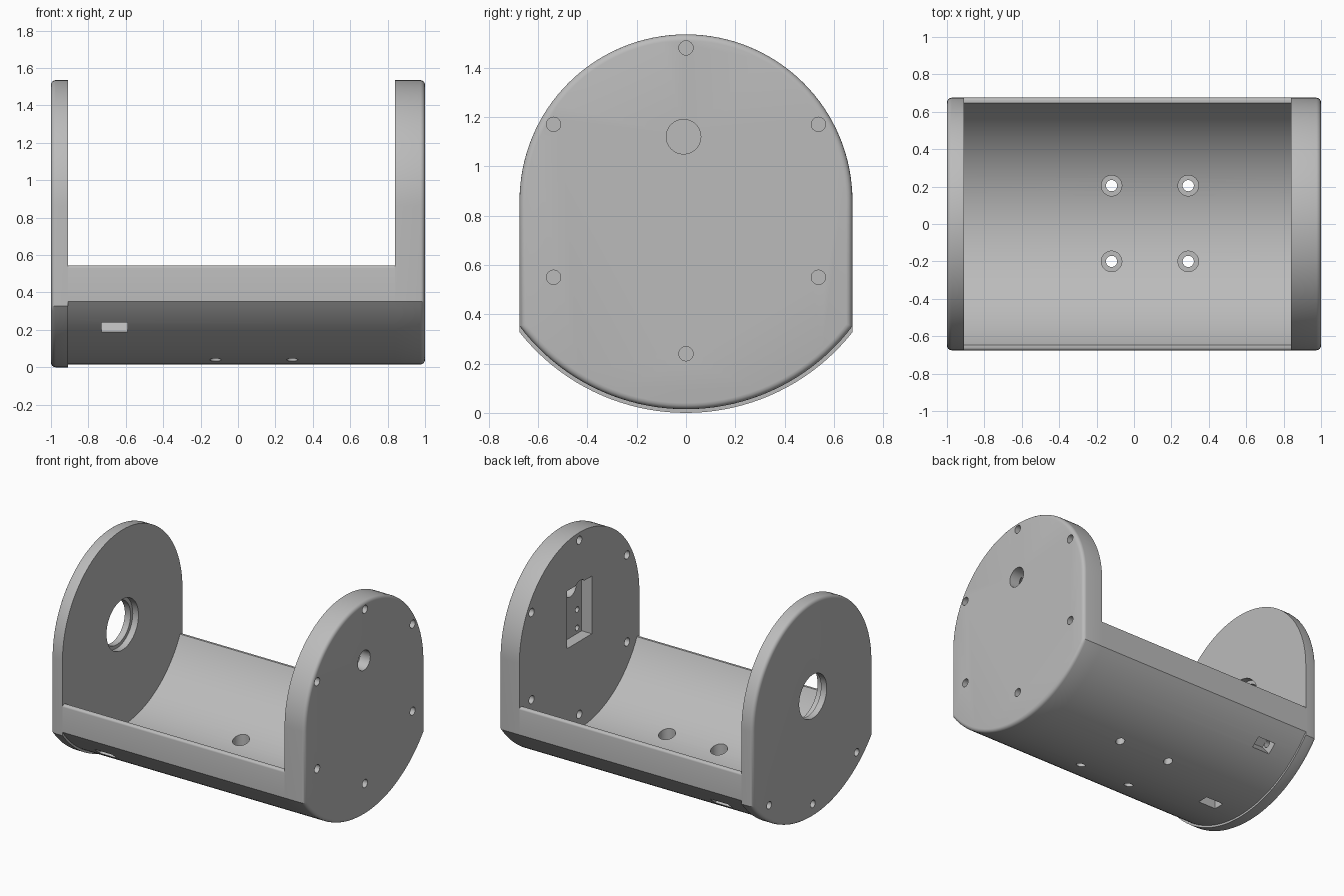
import bpy, bmesh, math
from mathutils import Matrix, Vector

cube = bpy.data.objects.get("Cube")
if cube:
    bpy.data.objects.remove(cube, do_unlink=True)

AXIS = 0.86          # height of the bore axis
HALF = 0.675         # half depth of the body
RIM = 0.545          # height of the trough rims
BORE = 0.72          # radius of the trough bore
FLANGE_R, BODY_R = 0.86, 0.845
X0, X1, X2, X3 = -1.0, -0.91, 0.84, 1.0

grey = bpy.data.materials.new("plain grey")
grey.use_nodes = True
COLOUR = (0.5, 0.5, 0.5, 1)
grey.diffuse_color = COLOUR
grey.node_tree.nodes["Principled BSDF"].inputs["Base Color"].default_value = COLOUR


def arc(radius, start, end, steps, cy=0.0, cz=AXIS):
    """Points (y, z) along an arc, angles in radians from +y."""
    return [(cy + radius * math.cos(start + (end - start) * i / steps),
             cz + radius * math.sin(start + (end - start) * i / steps))
            for i in range(steps + 1)]


def add_object(name, bm):
    bmesh.ops.recalc_face_normals(bm, faces=bm.faces)
    mesh = bpy.data.meshes.new(name)
    bm.to_mesh(mesh)
    bm.free()
    obj = bpy.data.objects.new(name, mesh)
    bpy.context.collection.objects.link(obj)
    mesh.materials.append(grey)
    return obj


def prism(name, profile, xa, xb, round_x=None, radius=0.025):
    """Extrude a (y, z) profile along x, rounding the cap that lies at round_x."""
    bm = bmesh.new()
    face = bm.faces.new([bm.verts.new((xa, y, z)) for y, z in profile])
    new = bmesh.ops.extrude_face_region(bm, geom=[face])["geom"]
    bmesh.ops.translate(bm, vec=(xb - xa, 0, 0),
                        verts=[v for v in new if isinstance(v, bmesh.types.BMVert)])
    bmesh.ops.recalc_face_normals(bm, faces=bm.faces)
    if round_x is not None:
        edges = [e for e in bm.edges if all(abs(v.co.x - round_x) < 1e-5 for v in e.verts)]
        bmesh.ops.bevel(bm, geom=edges, offset=radius, segments=4, profile=0.5,
                        affect='EDGES', clamp_overlap=True)
    return add_object(name, bm)


def drill(start, end, radius, sides=32):
    """Round cutter between two points."""
    a, b = Vector(start), Vector(end)
    bm = bmesh.new()
    turn = (b - a).to_track_quat('Z', 'Y').to_matrix().to_4x4()
    bmesh.ops.create_cone(bm, cap_ends=True, segments=sides, radius1=radius, radius2=radius,
                          depth=(b - a).length, matrix=Matrix.Translation((a + b) / 2) @ turn)
    return add_object("cutter", bm)


def block(centre, size, tilt=0.0):
    """Box cutter, turned about x."""
    bm = bmesh.new()
    bmesh.ops.create_cube(bm, size=1, matrix=Matrix.Translation(centre)
                          @ Matrix.Rotation(tilt, 4, 'X') @ Matrix.Diagonal((*size, 1)))
    return add_object("cutter", bm)


def cut(obj, cutters):
    bpy.context.view_layer.objects.active = obj
    for cutter in cutters:
        cutter.hide_render = True
        mod = obj.modifiers.new("cut", 'BOOLEAN')
        mod.operation, mod.solver, mod.object = 'DIFFERENCE', 'EXACT', cutter
        bpy.ops.object.modifier_apply(modifier=mod.name)
        bpy.data.objects.remove(cutter, do_unlink=True)


def smooth(obj):
    bpy.ops.object.select_all(action='DESELECT')
    obj.select_set(True)
    bpy.context.view_layer.objects.active = obj
    bpy.ops.object.shade_smooth_by_angle(angle=math.radians(30))


def lower_arc(radius):
    half = math.asin(HALF / radius)
    return arc(radius, -math.pi / 2 - half, -math.pi / 2 + half, 40)


def plate_profile(bottom_radius):
    """Round top, straight sides, shallow round bottom."""
    return arc(HALF, 0, math.pi, 64) + lower_arc(bottom_radius)


def radial(angle, radius):
    """(y, z) at an angle from straight down."""
    return radius * math.sin(angle), AXIS - radius * math.cos(angle)


# Main parts
left_plate = prism("left_end_plate", plate_profile(FLANGE_R), X0, X1, X0)
right_plate = prism("right_end_plate", plate_profile(BODY_R), X2, X3, X3)

# Trough with softened outer rims
soft = 0.015
bore_half = math.acos((AXIS - RIM) / BORE)
rim_right = arc(soft, 0, math.pi / 2, 4, HALF - soft, RIM - soft)
rim_left = [(-y, z) for y, z in reversed(rim_right)]
bore = arc(BORE, -math.pi / 2 + bore_half, -math.pi / 2 - bore_half, 64)
trough = prism("trough", lower_arc(BODY_R) + rim_right + bore + rim_left, X1, X2)

# Bearing seat in the thin plate
left_cuts = [drill((X0 - 0.1, 0, AXIS), (X1 + 0.1, 0, AXIS), 0.155, 64),
             drill((X1 - 0.045, 0, AXIS), (X1 + 0.1, 0, AXIS), 0.18, 64)]

# Bolt holes through the thin plate into nut slots in the trough
trough_cuts = []
for angle in (math.radians(a) for a in (-40, 0, 40)):
    y, z = radial(angle, 0.766)
    left_cuts.append(drill((X0 - 0.1, y, z), (X1 + 0.1, y, z), 0.026, 24))
    trough_cuts.append(drill((X1 - 0.1, y, z), (-0.5, y, z), 0.026, 24))
    y, z = radial(angle, 0.83)
    trough_cuts.append(block((-0.66, y, z), (0.14, 0.08, 0.18), angle))

# Counterbored mounting holes in the trough floor
for x in (-0.12, 0.29):
    for y in (-0.2, 0.205):
        trough_cuts.append(drill((x, y, -0.1), (x, y, 0.4), 0.03))
        trough_cuts.append(drill((x, y, 0.1), (x, y, 0.4), 0.055))

# Ring of screw holes, shaft hole and motor pocket in the thick plate
right_cuts = [drill((X2 - 0.1, -0.01, 1.12), (X3 + 0.1, -0.01, 1.12), 0.07, 48),
              block((X2, 0, 0.965), (0.16, 0.28, 0.41))]
for i in range(6):
    y, z = radial(i * math.pi / 3, 0.62)
    right_cuts.append(drill((X2 - 0.1, y, z), (X3 + 0.1, y, z), 0.029, 24))
for y in (-0.09, 0.09):
    for z in (0.8, 0.93):
        right_cuts.append(drill((X2, y, z), (X2 + 0.12, y, z), 0.02, 20))

for part, cutters in ((left_plate, left_cuts), (trough, trough_cuts), (right_plate, right_cuts)):
    cut(part, cutters)
    smooth(part)
